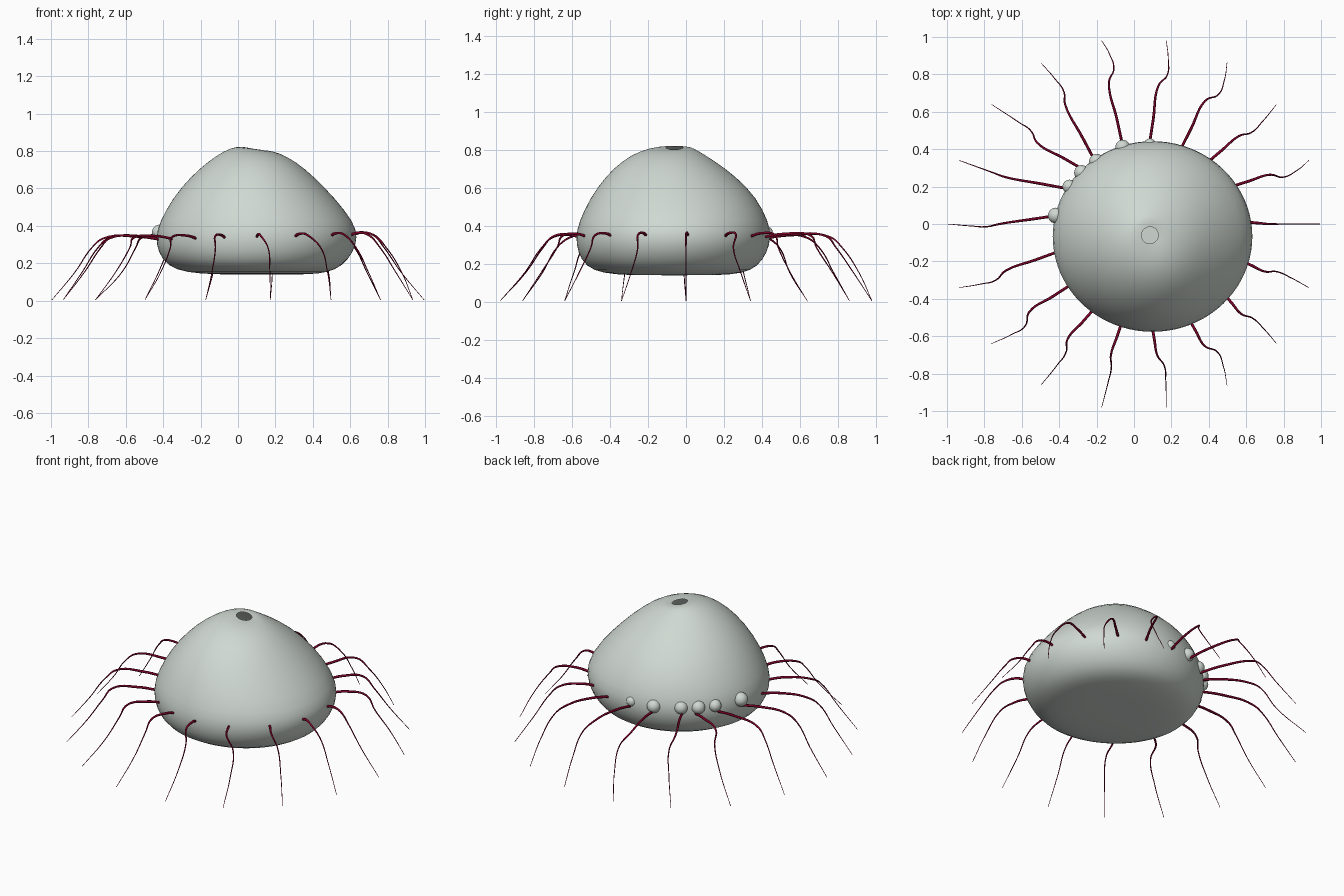
import bpy
import bmesh
from math import sin, cos, tau, radians, sqrt
from mathutils import Vector

if "Cube" in bpy.data.objects:
    bpy.data.objects.remove(bpy.data.objects["Cube"])


def material(name, colour):
    mat = bpy.data.materials.new(name)
    mat.use_nodes = True
    mat.diffuse_color = (*colour, 1)
    shader = mat.node_tree.nodes["Principled BSDF"]
    shader.inputs["Base Color"].default_value = (*colour, 1)
    return mat


pale = material("pale grey green", (0.63, 0.69, 0.645))
red = material("dark red", (0.21, 0.001, 0.022))


def add_mesh(name, bm, mat):
    bmesh.ops.recalc_face_normals(bm, faces=bm.faces)
    mesh = bpy.data.meshes.new(name)
    bm.to_mesh(mesh)
    bm.free()
    mesh.shade_smooth()
    mesh.materials.append(mat)
    obj = bpy.data.objects.new(name, mesh)
    bpy.context.collection.objects.link(obj)
    return obj


# Body: lopsided hollow dome as stacked ovals (z, x range, y range, tilt),
# left open at the last oval, which is the hole near the top
RINGS = [
    (0.14, -0.12, 0.38, -0.30, 0.18, 0),
    (0.15, -0.28, 0.48, -0.44, 0.30, 0),
    (0.185, -0.38, 0.56, -0.53, 0.38, 0),
    (0.26, -0.43, 0.62, -0.572, 0.43, 0),
    (0.34, -0.442, 0.642, -0.583, 0.45, 0),
    (0.42, -0.422, 0.622, -0.567, 0.438, 0),
    (0.55, -0.35, 0.518, -0.505, 0.373, 0),
    (0.66, -0.257, 0.41, -0.425, 0.265, 0),
    (0.745, -0.16, 0.31, -0.335, 0.147, 0),
    (0.797, -0.075, 0.215, -0.24, 0.06, 0.03),
    (0.814, -0.01, 0.16, -0.155, 0.03, 0.13),
    (0.812, 0.04, 0.13, -0.105, -0.015, 0.18),
]
SIDES = 40
bm = bmesh.new()


def add_oval(z, x0, x1, y0, y1, tilt):
    cx, cy, rx, ry = (x0 + x1) / 2, (y0 + y1) / 2, (x1 - x0) / 2, (y1 - y0) / 2
    angles = [tau * i / SIDES for i in range(SIDES)]
    return [bm.verts.new((cx + rx * cos(a), cy + ry * sin(a), z - tilt * rx * cos(a)))
            for a in angles]


ovals = [add_oval(*ring) for ring in RINGS]
for low, high in zip(ovals, ovals[1:]):
    for i in range(SIDES):
        j = (i + 1) % SIDES
        bm.faces.new((low[i], low[j], high[j], high[i]))
base = bm.verts.new(sum((v.co for v in ovals[0]), Vector()) / SIDES)
for i in range(SIDES):
    bm.faces.new((ovals[0][(i + 1) % SIDES], ovals[0][i], base))
body = add_mesh("body", bm, pale)
smooth = body.modifiers.new("smooth", "SUBSURF")
smooth.levels = smooth.render_levels = 1


# Tentacles: thin tapering curves, evenly fanned round the origin
def rim_distance(angle):
    x0, x1, y0, y1 = RINGS[4][1:5]
    rx, ry = (x1 - x0) / 2, (y1 - y0) / 2
    dx, dy = cos(angle) / rx, sin(angle) / ry
    ox, oy = -(x0 + x1) / 2 / rx, -(y0 + y1) / 2 / ry
    a, b, c = dx * dx + dy * dy, dx * ox + dy * oy, ox * ox + oy * oy - 1
    return (-b + sqrt(b * b - a * c)) / a


KNEES = [.72, .77, .73, .76, .75, .77, .735, .675, .735,
         .72, .73, .73, .71, .71, .71, .75, .745, .74]
ROOT_TURN = [1, 1, 0, -2, -1, -2, 2, -8, -9, -7, 0, 4, 5, 3, 0, 0, 2, 1]
KINK = [0, -2.5, -2, -3, -2.5, -2.5, -2, -2, 0, 1, 2, 3, 2, 1, 2, 3, 1.5, 1.5]


def polar(r, angle, z):
    return Vector((r * cos(angle), r * sin(angle), z))


def add_tentacle(number):
    aim = tau * number / len(KNEES)
    root = aim + radians(ROOT_TURN[number])
    kink = radians(KINK[number])
    knee = KNEES[number]
    lift = 0.01 * cos(aim)
    start = polar(rim_distance(root) - 0.035, root, 0.333 + lift)
    bend = polar(knee, aim, 0.343 + lift)
    middle = start.lerp(bend, 0.45)
    middle.z = 0.353 + lift
    points = [
        (start, 1), (middle, 1), (bend, 0.75),
        (polar(knee + 0.06, aim + kink, 0.285), 0.5),
        (polar(knee + 0.15, aim + kink * 0.7, 0.155), 0.35),
        (polar(0.995, aim, 0.004), 0.2),
    ]
    curve = bpy.data.curves.new("tentacle", "CURVE")
    curve.dimensions = "3D"
    curve.bevel_depth = 0.0075
    curve.bevel_resolution = 1
    curve.resolution_u = 6
    curve.use_fill_caps = True
    spline = curve.splines.new("BEZIER")
    spline.bezier_points.add(len(points) - 1)
    for knot, (co, thickness) in zip(spline.bezier_points, points):
        knot.co = co
        knot.radius = thickness
        knot.handle_left_type = knot.handle_right_type = "AUTO"
    curve.materials.append(red)
    obj = bpy.data.objects.new(f"tentacle_{number + 1}", curve)
    bpy.context.collection.objects.link(obj)
    return obj


tentacles = [add_tentacle(n) for n in range(len(KNEES))]
bpy.ops.object.select_all(action="DESELECT")
for obj in tentacles:
    obj.select_set(True)
bpy.context.view_layer.objects.active = tentacles[0]
bpy.ops.object.convert(target="MESH")

# Beads: small spheres half sunk along the back right rim
BEADS = [(-0.418, 0.045, 0.042), (-0.345, 0.2, 0.037), (-0.28, 0.275, 0.04),
         (-0.2, 0.335, 0.04), (-0.06, 0.41, 0.04), (0.085, 0.425, 0.032)]
for n, (x, y, r) in enumerate(BEADS):
    bm = bmesh.new()
    bmesh.ops.create_uvsphere(bm, u_segments=24, v_segments=12, radius=r)
    bead = add_mesh(f"bead_{n + 1}", bm, pale)
    bead.location = (x, y, 0.365)
